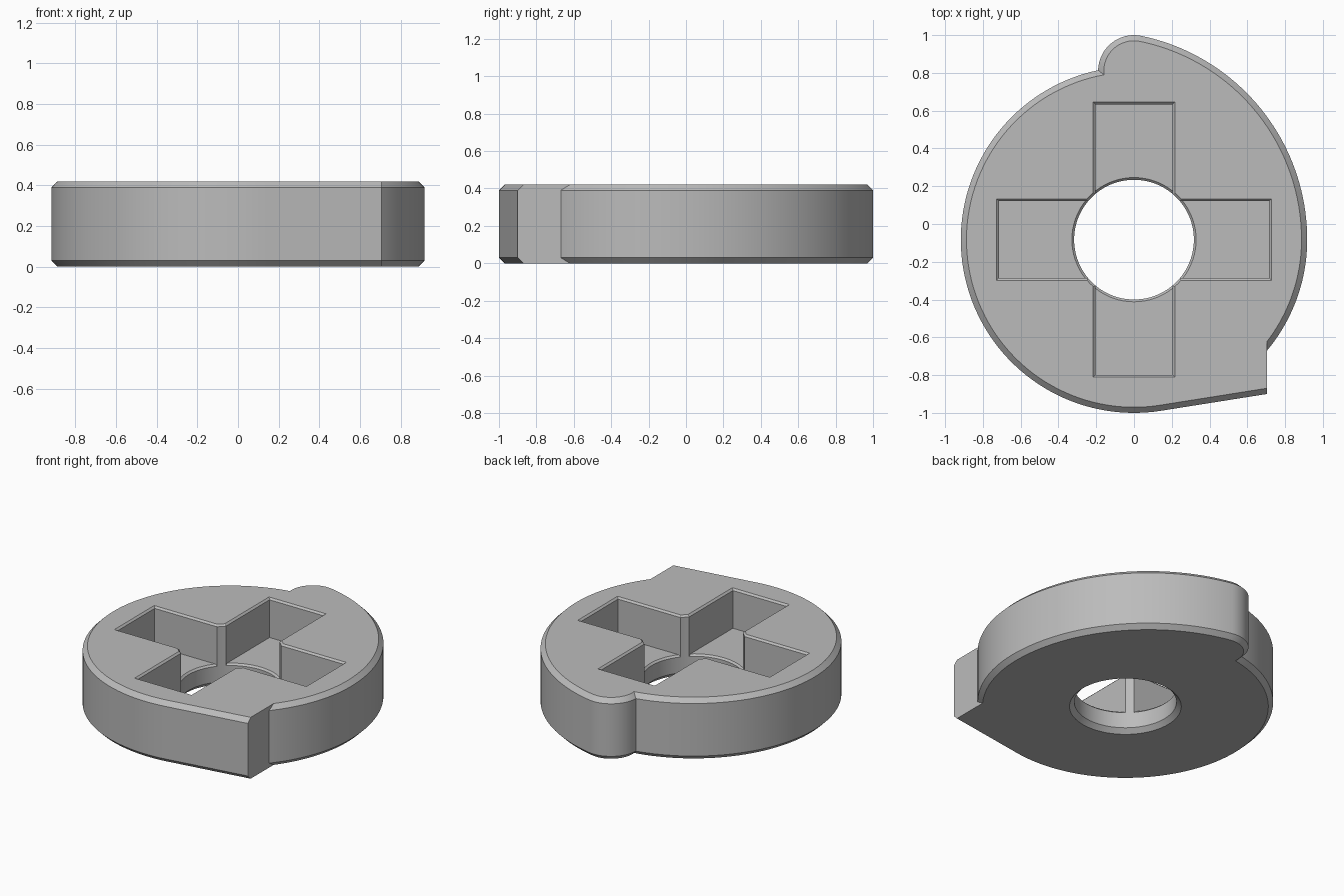
import bpy, bmesh
from math import sin, cos, sqrt, atan2, pi, radians

cube = bpy.data.objects.get("Cube")
if cube:
    bpy.data.objects.remove(cube, do_unlink=True)

CY = -0.083                     # centre of the disc and the bore
R, HEIGHT, FLOOR = 0.917, 0.42, 0.15
BEVEL, FINE = 0.03, 0.012       # outer and pocket chamfers
BORE, ARM_W, ARM_L = 0.317, 0.204, 0.716


def arc(cx, cy, r, a, b, n):
    return [(cx + r * cos(a + (b - a) * i / n), cy + r * sin(a + (b - a) * i / n))
            for i in range(n + 1)]


def outline(d):
    """Cam outline inset by d; the flat tooth face keeps its position."""
    r, tooth_x, tilt = R - d, 0.705, radians(9)
    bump_y, bump_r = 0.81, 0.19
    rise = bump_y - CY
    # Large arc tangent to both the disc and the bump
    k = R - bump_r
    sx = (k * k - rise * rise) / (2 * k)
    phi = atan2(rise, -sx)
    # Notch where the bump meets the disc
    up = (rise ** 2 + r ** 2 - (bump_r - d) ** 2) / (2 * rise)
    nx = -sqrt(r * r - up * up)
    pts = arc(0, CY, r, -atan2(sqrt(r * r - tooth_x ** 2), tooth_x), 0, 20)
    pts += arc(sx, CY, R - sx - d, 0, phi, 40)[1:]
    pts += arc(0, bump_y, bump_r - d, phi, atan2(up - rise, nx) % (2 * pi), 20)[1:]
    pts += arc(0, CY, r, atan2(up, nx), 1.5 * pi + tilt, 70)[1:]
    x, y = pts[-1]
    pts.append((tooth_x, y + (tooth_x - x) * sin(tilt) / cos(tilt)))
    return pts


def loft(name, levels):
    """Closed solid through matching loops given as (z, points)."""
    bm = bmesh.new()
    rings = [[bm.verts.new((x, y, z)) for x, y in pts] for z, pts in levels]
    bm.faces.new(rings[0][::-1])
    bm.faces.new(rings[-1])
    for lo, hi in zip(rings, rings[1:]):
        for i in range(len(lo)):
            j = (i + 1) % len(lo)
            bm.faces.new((lo[i], lo[j], hi[j], hi[i]))
    bmesh.ops.recalc_face_normals(bm, faces=bm.faces)
    mesh = bpy.data.meshes.new(name)
    bm.to_mesh(mesh)
    bm.free()
    ob = bpy.data.objects.new(name, mesh)
    bpy.context.collection.objects.link(ob)
    return ob


def circle(r):
    return arc(0, CY, r, 0, 2 * pi, 96)[:-1]


def rect(hx, hy):
    return [(-hx, CY - hy), (hx, CY - hy), (hx, CY + hy), (-hx, CY + hy)]


def wedge(r, quarter):
    """Slice of the bore as wide as one arm, turned by quarter turns."""
    a = atan2(ARM_W, sqrt(r * r - ARM_W ** 2))
    pts = [(0, -ARM_W)] + arc(0, 0, r, -a, a, 16) + [(0, ARM_W)]
    for _ in range(quarter):
        pts = [(-y, x) for x, y in pts]
    return [(x, y + CY) for x, y in pts]


# Cam body with chamfered rims
body = loft("cam_disc", [(0, outline(BEVEL)), (BEVEL, outline(0)),
                         (HEIGHT - BEVEL, outline(0)), (HEIGHT, outline(BEVEL))])

# Bore, chamfered at both ends, running past both faces
OVER = 0.02
cutters = [loft("bore_cutter", [
    (-OVER, circle(BORE + BEVEL + OVER)), (BEVEL, circle(BORE)),
    (HEIGHT - FINE, circle(BORE)), (HEIGHT + OVER, circle(BORE + FINE + OVER))])]

# Two crossing arms of the pocket
for hx, hy in ((ARM_L, ARM_W), (ARM_W, ARM_L)):
    e = FINE + OVER
    cutters.append(loft("arm_cutter", [
        (FLOOR, rect(hx, hy)), (HEIGHT - FINE, rect(hx, hy)),
        (HEIGHT + OVER, rect(hx + e, hy + e))]))

# Chamfer where each arm floor meets the bore
for q in range(4):
    cutters.append(loft("floor_edge_cutter", [
        (FLOOR - FINE, wedge(BORE, q)), (FLOOR, wedge(BORE + FINE, q)),
        (FLOOR + OVER, wedge(BORE + FINE, q))]))

bpy.ops.object.select_all(action='DESELECT')
body.select_set(True)
bpy.context.view_layer.objects.active = body
for c in cutters:
    c.hide_render = True
    mod = body.modifiers.new("cut", 'BOOLEAN')
    mod.operation, mod.solver, mod.object = 'DIFFERENCE', 'EXACT', c
    bpy.ops.object.modifier_apply(modifier=mod.name)
    bpy.data.objects.remove(c, do_unlink=True)

# Plain grey material
grey = bpy.data.materials.new("plain_grey")
grey.use_nodes = True
colour = (0.5, 0.5, 0.5, 1)
grey.diffuse_color = colour
grey.node_tree.nodes["Principled BSDF"].inputs["Base Color"].default_value = colour
body.data.materials.clear()
body.data.materials.append(grey)
bpy.ops.object.shade_smooth_by_angle(angle=radians(25))
